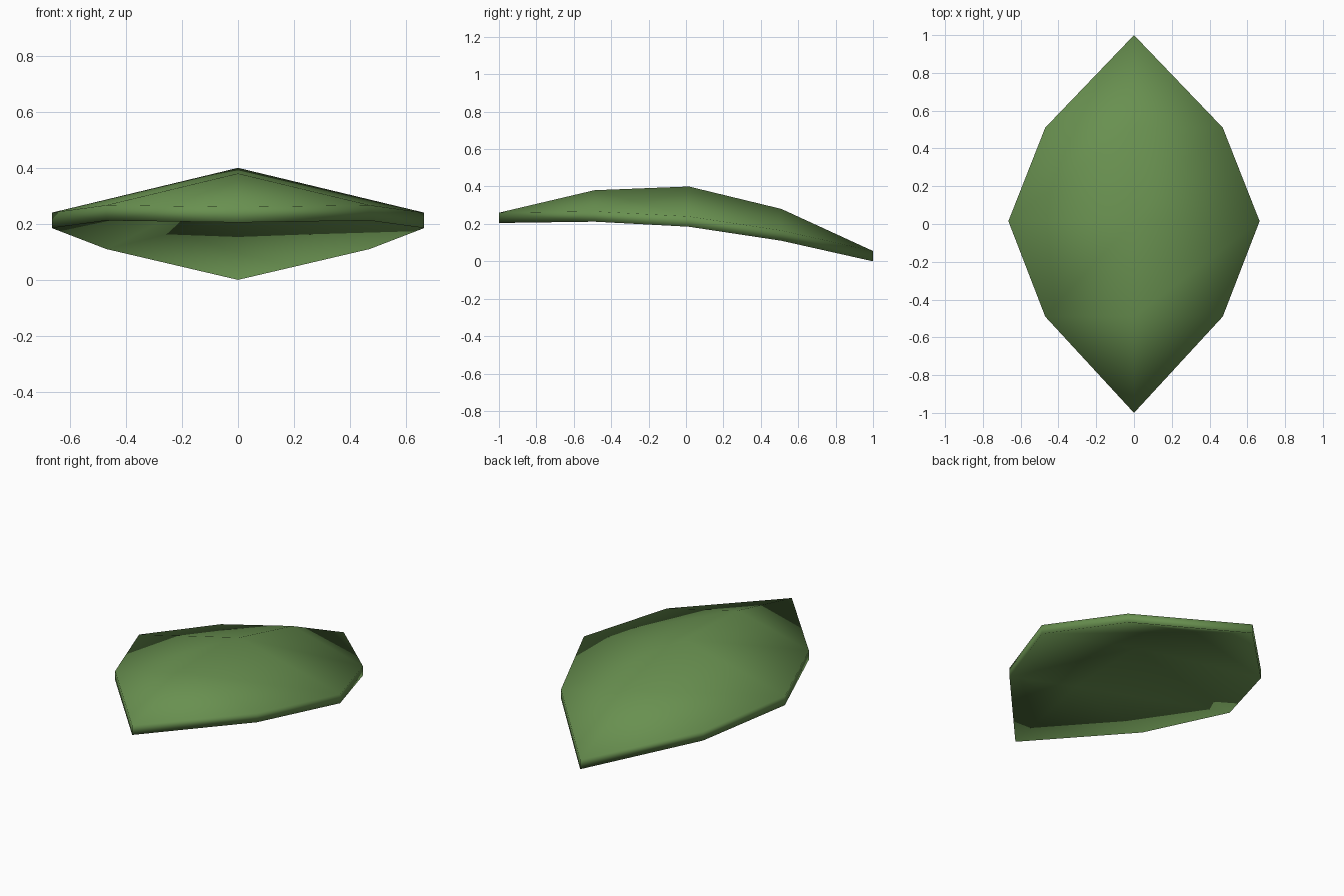
import bpy
import bmesh

if "Cube" in bpy.data.objects:
    bpy.data.objects.remove(bpy.data.objects["Cube"])

# One leaf green
green = bpy.data.materials.new("leaf_green")
green.diffuse_color = (0.14, 0.28, 0.08, 1)
green.use_nodes = True
green.node_tree.nodes["Principled BSDF"].inputs["Base Color"].default_value = green.diffuse_color

THICK = 0.055
# Rows from front tip to back tip: y, half width, midrib z, rim z (top side)
ROWS = [(-1.0, 0.0, 0.26, 0.26),
        (-0.49, 0.47, 0.38, 0.267),
        (0.015, 0.665, 0.40, 0.24),
        (0.51, 0.47, 0.28, 0.165),
        (1.0, 0.0, 0.055, 0.055)]

bm = bmesh.new()


def blade_layer(drop, flip):
    """One side of the blade, folded along the midrib; returns its rim loop."""
    mid = [bm.verts.new((0, y, zm - drop)) for y, w, zm, zr in ROWS]
    sides = []
    for s in (-1, 1):
        rim = [mid[0]] + [bm.verts.new((s * w, y, zr - drop))
                          for y, w, zm, zr in ROWS[1:-1]] + [mid[-1]]
        for i in range(len(ROWS) - 1):
            quad = [mid[i], rim[i], rim[i + 1], mid[i + 1]]
            face = list(dict.fromkeys(quad))  # tips collapse to triangles
            if (s == 1) == flip:
                face.reverse()
            bm.faces.new(face)
        sides.append(rim)
    return sides[1] + sides[0][-2:0:-1]


# Top and underside, joined by a thin rim
top = blade_layer(0, False)
under = blade_layer(THICK, True)
n = len(top)
for i in range(n):
    j = (i + 1) % n
    bm.faces.new((top[i], under[i], under[j], top[j]))
bmesh.ops.recalc_face_normals(bm, faces=bm.faces)
for f in bm.faces:
    f.smooth = True

mesh = bpy.data.meshes.new("leaf")
bm.to_mesh(mesh)
bm.free()
mesh.materials.append(green)
leaf = bpy.data.objects.new("leaf", mesh)
bpy.context.collection.objects.link(leaf)
